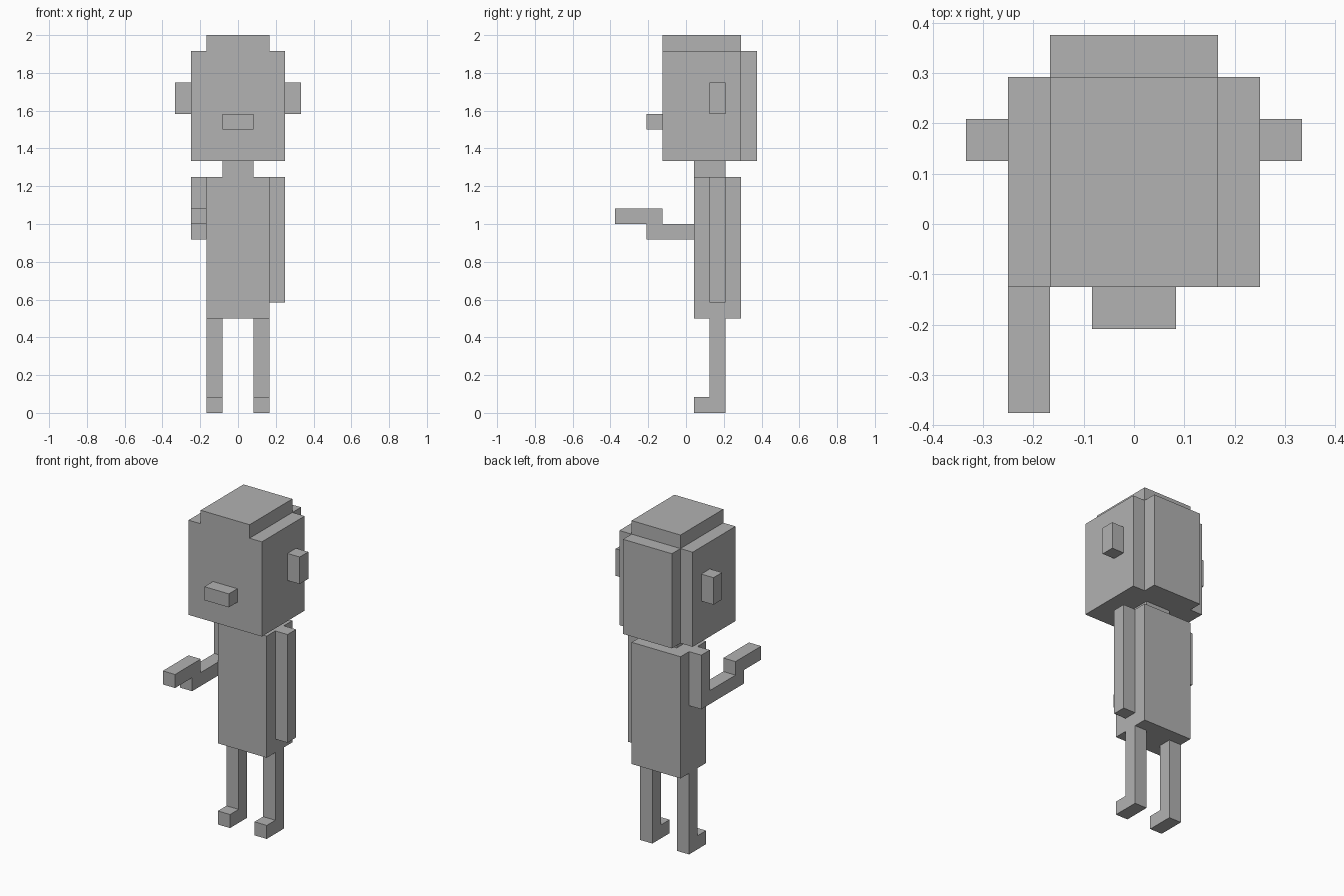
import bpy
import bmesh
from mathutils import Vector

cube = bpy.data.objects.get("Cube")
if cube:
    bpy.data.objects.remove(cube, do_unlink=True)

U = 1 / 12  # block size; the figure is 24 blocks tall

grey = bpy.data.materials.new("plain grey")
grey.use_nodes = True
colour = (0.445, 0.445, 0.445, 1)
grey.diffuse_color = colour
grey.node_tree.nodes["Principled BSDF"].inputs["Base Color"].default_value = colour


def prism(name, axis, start, end, outline):
    """Extrude an outline, (x, z) along y or (y, z) along x, in blocks."""
    def point(a, b):
        return Vector((start, a, b) if axis == "x" else (a, start, b)) * U

    bm = bmesh.new()
    face = bm.faces.new([bm.verts.new(point(a, b)) for a, b in outline])
    swept = bmesh.ops.extrude_face_region(bm, geom=[face])["geom"]
    shift = Vector((1, 0, 0) if axis == "x" else (0, 1, 0)) * (end - start) * U
    verts = [g for g in swept if isinstance(g, bmesh.types.BMVert)]
    bmesh.ops.translate(bm, verts=verts, vec=shift)
    bmesh.ops.recalc_face_normals(bm, faces=bm.faces)
    mesh = bpy.data.meshes.new(name)
    bm.to_mesh(mesh)
    bm.free()
    mesh.materials.append(grey)
    obj = bpy.data.objects.new(name, mesh)
    bpy.context.collection.objects.link(obj)
    return obj


def box(name, x, y, z):
    """A block given by its (low, high) extents on each axis."""
    corners = [(x[0], z[0]), (x[1], z[0]), (x[1], z[1]), (x[0], z[1])]
    return prism(name, "y", y[0], y[1], corners)


# Head with its narrower crown, and the raised back
prism("head", "y", -1.5, 3.5, [(-3, 16), (3, 16), (3, 23), (2, 23),
                               (2, 24), (-2, 24), (-2, 23), (-3, 23)])
box("back_of_head", (-2, 2), (3.5, 4.5), (16, 23))
box("nose", (-1, 1), (-2.5, -1.5), (18, 19))

# Body
box("neck", (-1, 1), (0.5, 2.5), (15, 16))
box("torso", (-2, 2), (0.5, 3.5), (6, 15))

# Hanging left arm, and right arm bent forward with raised hand
box("left_arm", (2, 3), (1.5, 2.5), (7, 15))
prism("right_arm", "x", -3, -2, [(2.5, 15), (2.5, 11), (-2.5, 11), (-2.5, 12),
                                 (-4.5, 12), (-4.5, 13), (-1.5, 13), (-1.5, 12),
                                 (1.5, 12), (1.5, 15)])

# Ears and legs with feet, on both sides
for side, sign in (("left", 1), ("right", -1)):
    box(side + "_ear", sorted((sign * 3, sign * 4)), (1.5, 2.5), (19, 21))
    prism(side + "_leg", "x", sign, sign * 2, [(0.5, 0), (2.5, 0), (2.5, 6),
                                               (1.5, 6), (1.5, 1), (0.5, 1)])
